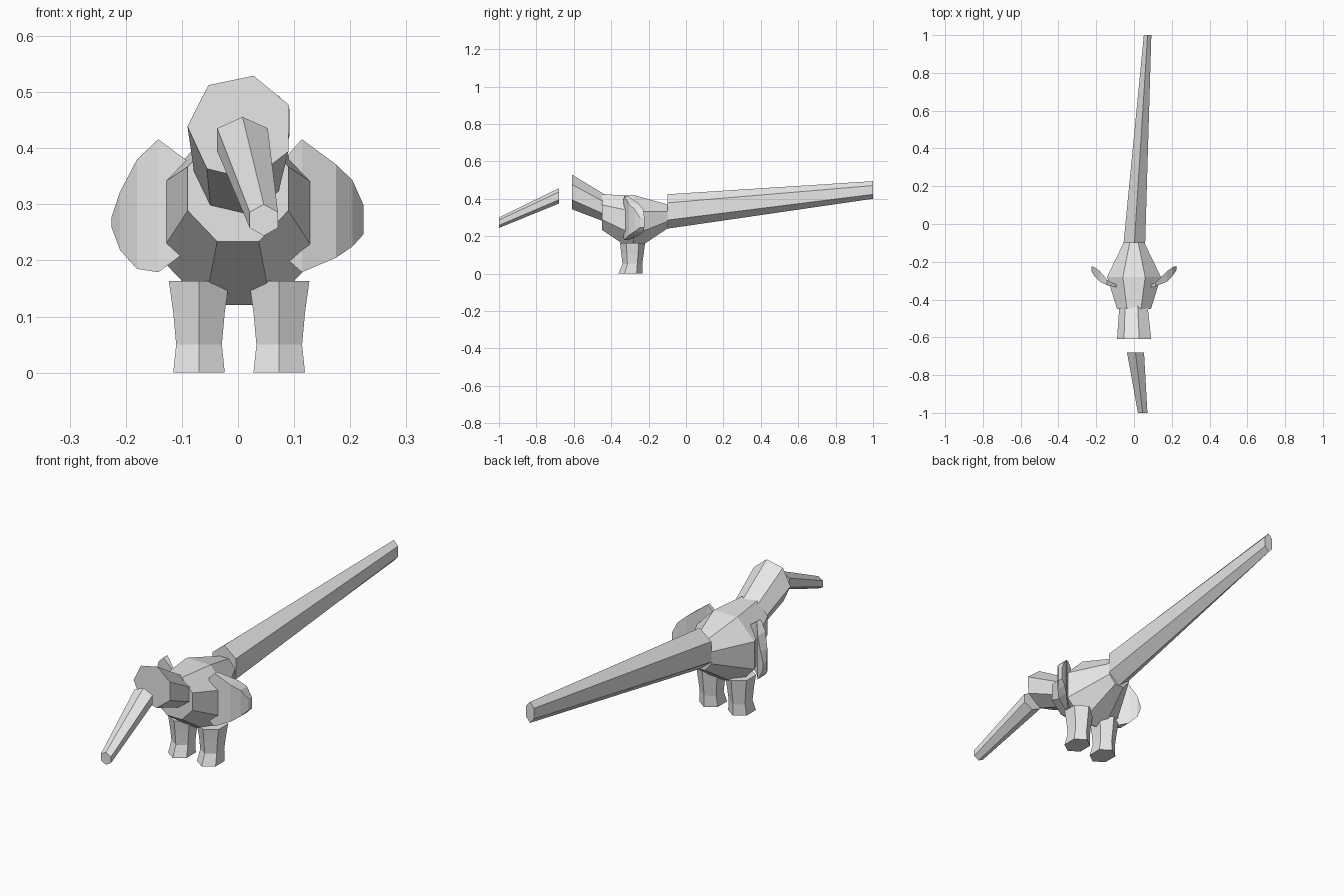
import bpy
import bmesh
from math import cos, sin, radians, tau

if "Cube" in bpy.data.objects:
    bpy.data.objects.remove(bpy.data.objects["Cube"], do_unlink=True)

grey = bpy.data.materials.new("light_grey")
grey.use_nodes = True
grey.diffuse_color = (0.8, 0.8, 0.8, 1)
grey.node_tree.nodes["Principled BSDF"].inputs["Base Color"].default_value = (0.8, 0.8, 0.8, 1)


def loft(name, rings):
    """Skin a row of equal rings and cap both ends."""
    bm = bmesh.new()
    loops = [[bm.verts.new(p) for p in ring] for ring in rings]
    for a, b in zip(loops, loops[1:]):
        n = len(a)
        for i in range(n):
            j = (i + 1) % n
            bm.faces.new((a[i], a[j], b[j], b[i]))
    bm.faces.new(loops[0])
    bm.faces.new(loops[-1])
    bmesh.ops.recalc_face_normals(bm, faces=bm.faces)
    mesh = bpy.data.meshes.new(name)
    bm.to_mesh(mesh)
    bm.free()
    mesh.materials.append(grey)
    obj = bpy.data.objects.new(name, mesh)
    bpy.context.collection.objects.link(obj)
    return obj


def ring(sides, turn, ru, rv):
    """Regular polygon as flat (u, v) offsets."""
    angles = [radians(turn) + tau * i / sides for i in range(sides)]
    return [(ru * cos(a), rv * sin(a)) for a in angles]


def upright(sides, turn, x, y, z, rx, rz):
    """Ring facing along y."""
    return [(x + u, y, z + v) for u, v in ring(sides, turn, rx, rz)]


# Body: eight-sided barrel, widest over the legs
loft("body", [
    upright(8, 22.5, 0, -0.45, 0.328, 0.097, 0.102),
    upright(8, 22.5, 0, -0.28, 0.270, 0.154, 0.162),
    upright(8, 22.5, 0, -0.10, 0.305, 0.060, 0.070),
])

# Head and neck: seven-sided, rising forward out of the body
loft("head", [
    upright(7, 76.2, 0.005, -0.61, 0.437, 0.095, 0.095),
    upright(7, 76.2, 0.0, -0.40, 0.333, 0.075, 0.071),
])

# Beak: six-sided, floating ahead of the head
loft("beak", [
    upright(6, 90, 0.046, -1.0, 0.272, 0.029, 0.028),
    upright(6, 90, 0.008, -0.68, 0.415, 0.052, 0.041),
])

# Tail: long narrow six-sided taper
loft("tail", [
    upright(6, 90, 0.002, -0.10, 0.332, 0.066, 0.092),
    upright(6, 90, 0.072, 1.0, 0.447, 0.023, 0.047),
])

# Legs: six-sided, flared at hip and foot
leg_levels = [  # z, y, x radius, y radius
    (0.0, -0.297, 0.053, 0.065),
    (0.05, -0.287, 0.047, 0.053),
    (0.107, -0.286, 0.053, 0.060),
    (0.163, -0.286, 0.062, 0.067),
]
for name, x in (("left_leg", 0.0735), ("right_leg", -0.0695)):
    loft(name, [[(x + u, y + v, z) for u, v in ring(6, 90, rx, ry)]
                for z, y, rx, ry in leg_levels])


# Wings: bent plates sweeping out and back
def wing(name, side, stations):
    loft(name, [[(side * x, front, low), (side * x, front, high),
                 (side * x, back, high), (side * x, back, low)]
                for x, front, back, low, high in stations])


wing("left_wing", 1, [
    (0.09, -0.335, -0.32, 0.20, 0.39),
    (0.114, -0.33, -0.312, 0.179, 0.416),
    (0.175, -0.305, -0.25, 0.205, 0.371),
    (0.204, -0.275, -0.228, 0.225, 0.343),
    (0.224, -0.245, -0.222, 0.247, 0.298),
])
wing("right_wing", -1, [
    (0.087, -0.335, -0.325, 0.22, 0.375),
    (0.142, -0.325, -0.297, 0.179, 0.416),
    (0.18, -0.305, -0.25, 0.185, 0.38),
    (0.21, -0.275, -0.228, 0.218, 0.323),
    (0.225, -0.25, -0.224, 0.258, 0.278),
])
